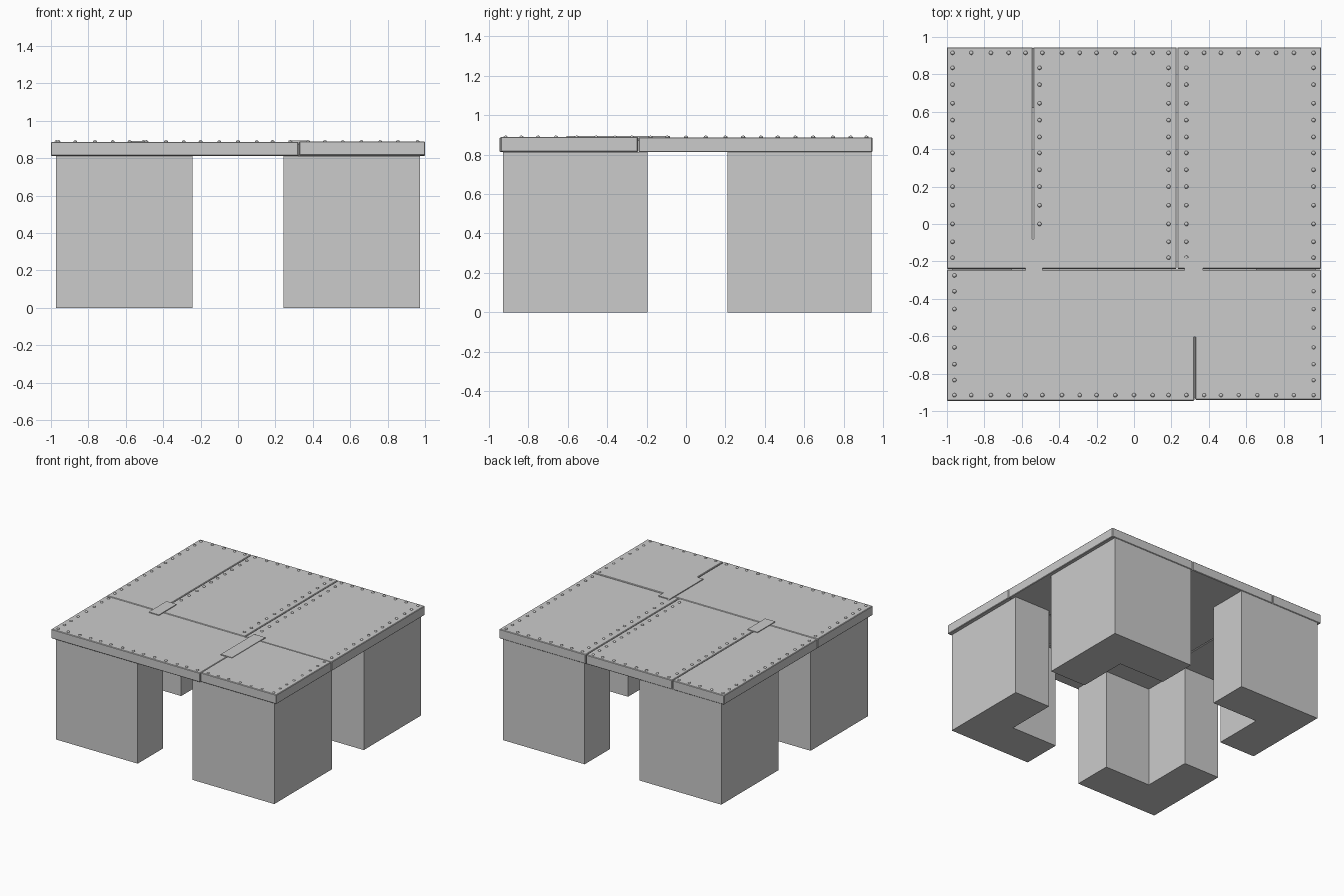
import bpy, bmesh
from mathutils import Matrix

if "Cube" in bpy.data.objects:
    bpy.data.objects.remove(bpy.data.objects["Cube"])

SLAB_LOW, SLAB_TOP = 0.812, 0.887
GAP = 0.002


def new_object(name, bm):
    bmesh.ops.recalc_face_normals(bm, faces=bm.faces)
    mesh = bpy.data.meshes.new(name)
    bm.to_mesh(mesh)
    bm.free()
    obj = bpy.data.objects.new(name, mesh)
    bpy.context.collection.objects.link(obj)
    return obj


def prism(name, outline, z0, z1):
    """Extrude a flat outline from z0 to z1."""
    bm = bmesh.new()
    face = bm.faces.new([bm.verts.new((x, y, z0)) for x, y in outline])
    ext = bmesh.ops.extrude_face_region(bm, geom=[face])
    verts = [v for v in ext["geom"] if isinstance(v, bmesh.types.BMVert)]
    bmesh.ops.translate(bm, verts=verts, vec=(0, 0, z1 - z0))
    return new_object(name, bm)


def box(name, x0, x1, y0, y1, z0, z1, bevel=0.0):
    obj = prism(name, [(x0, y0), (x1, y0), (x1, y1), (x0, y1)], z0, z1)
    if bevel:
        mod = obj.modifiers.new("soft_edge", "BEVEL")
        mod.width = bevel
        mod.segments = 1
    return obj


# L-shaped corner legs, outer corner facing away from the centre
THICK, OUT, INN = 0.32, 0.972, 0.243
for sx, side in ((-1, "left"), (1, "right")):
    for sy, end, yo, yi in ((-1, "front", -0.927, -0.195), (1, "back", 0.94, 0.21)):
        xo, xi = sx * OUT, sx * INN
        xt, yt = xo - sx * THICK, yo - sy * THICK
        prism(f"{end}_{side}_leg",
              [(xo, yo), (xi, yo), (xi, yt), (xt, yt), (xt, yi), (xo, yi)],
              0.0, SLAB_LOW)

# Plates of the top
SEAM_Y = -0.242
plates = {
    "back_left_plate": (-1, -0.54, SEAM_Y, 0.945, 0),
    "back_middle_plate": (-0.54, 0.23, SEAM_Y, 0.945, 0),
    "back_right_plate": (0.23, 1, SEAM_Y, 0.945, 0),
    "front_left_plate": (-1, 0.325, -0.945, SEAM_Y, 0),
    "front_right_plate": (0.325, 1, -0.94, SEAM_Y, 0.003),
}
for name, (x0, x1, y0, y1, dz) in plates.items():
    box(name,
        x0 + (GAP if x0 > -1 else 0), x1 - (GAP if x1 < 1 else 0),
        y0 + (GAP if y0 == SEAM_Y else 0), y1 - (GAP if y1 == SEAM_Y else 0),
        SLAB_LOW + dz, SLAB_TOP + dz, 0.004)

# Thin patches covering the seam junctions
box("left_seam_patch", -0.58, -0.49, -0.305, -0.08, 0.87, 0.893)
box("right_seam_patch", 0.27, 0.37, -0.605, -0.18, 0.87, 0.894)

# Rivets around the plate edges
ROW_X = [-0.87, -0.765, -0.67, -0.58, -0.49, -0.385, -0.29, -0.2, -0.1, 0,
         0.1, 0.185, 0.28, 0.375, 0.465, 0.56, 0.66, 0.76, 0.855, 0.96]
BACK_Y = [0.835, 0.745, 0.645, 0.555, 0.465, 0.38, 0.29, 0.2, 0.1, 0, -0.095, -0.18]
FRONT_Y = [-0.275, -0.36, -0.455, -0.555, -0.66, -0.75, -0.835]
spots = [(x, 0.915) for x in [-0.97] + ROW_X]
spots += [(x, -0.915) for x in [-0.96] + ROW_X]
spots += [(x, y) for x in (-0.97, -0.505, 0.185, 0.28, 0.96) for y in BACK_Y
          if x != -0.505 or y >= 0]
spots += [(x, y) for x in (-0.96, 0.96) for y in FRONT_Y]

bm = bmesh.new()
for x, y in spots:
    bmesh.ops.create_uvsphere(
        bm, u_segments=10, v_segments=6, radius=0.011,
        matrix=Matrix.Translation((x, y, SLAB_TOP)) @ Matrix.Diagonal((1, 1, 0.85, 1)))
for f in bm.faces:
    f.smooth = True
new_object("rivets", bm)
